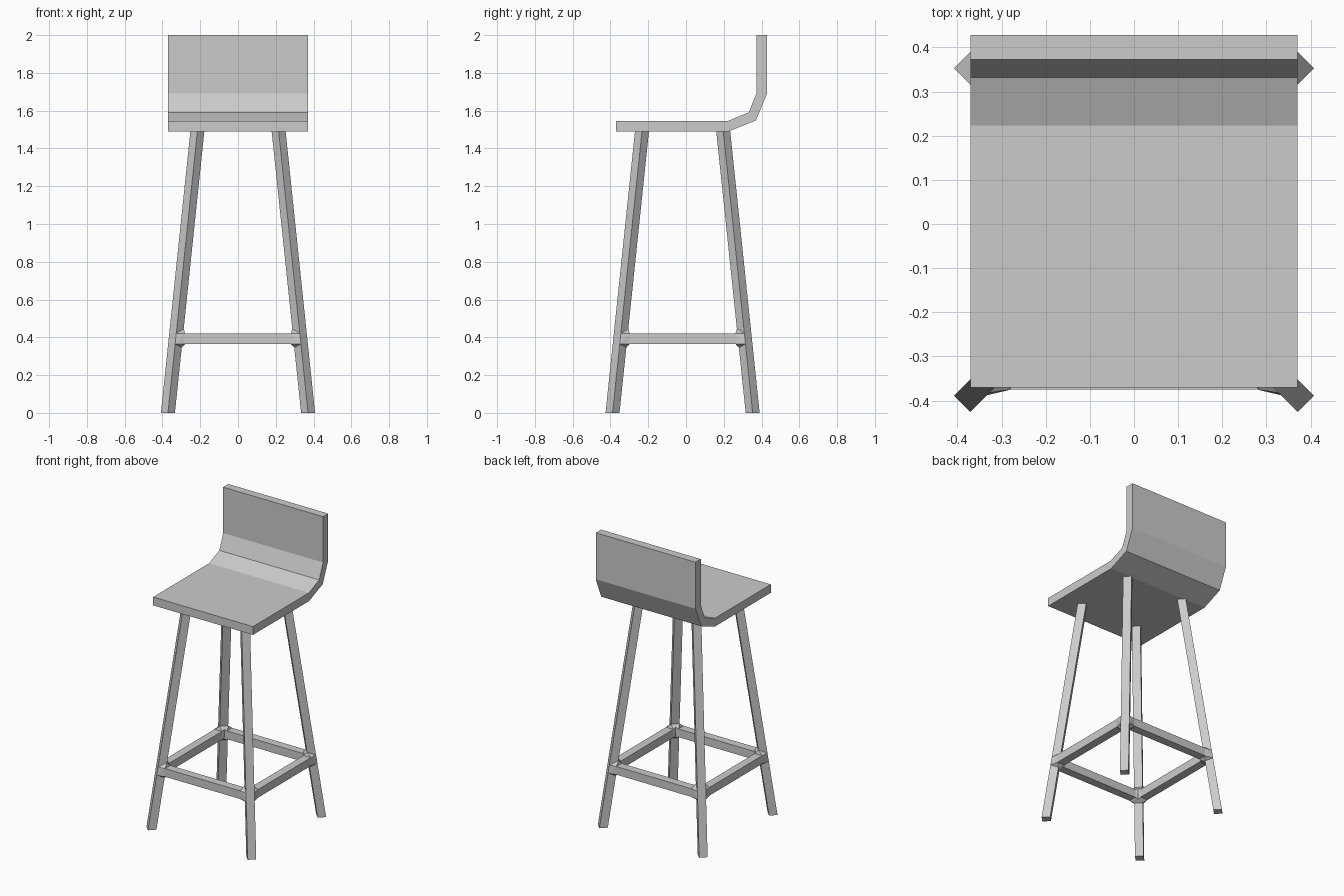
import bpy, bmesh
from mathutils import Vector

cube = bpy.data.objects.get("Cube")
if cube:
    bpy.data.objects.remove(cube, do_unlink=True)

grey = bpy.data.materials.new("light_grey")
grey.use_nodes = True
grey.diffuse_color = (0.6, 0.6, 0.6, 1)
grey.node_tree.nodes["Principled BSDF"].inputs["Base Color"].default_value = (0.6, 0.6, 0.6, 1)

MID_Y = -0.018            # centre of the leg frame
HALF = 0.037              # half diagonal of a leg
TOP, LOW, HIGH = 1.492, 0.365, 0.42
RAIL = 0.0275             # half width of a rail
RAIL_END = 0.28


def finish(name, bm):
    bmesh.ops.recalc_face_normals(bm, faces=bm.faces)
    mesh = bpy.data.meshes.new(name)
    bm.to_mesh(mesh)
    bm.free()
    mesh.materials.append(grey)
    obj = bpy.data.objects.new(name, mesh)
    bpy.context.collection.objects.link(obj)
    return obj


def loft(name, start, end):
    """Solid between two matching outlines."""
    bm = bmesh.new()
    a = [bm.verts.new(p) for p in start]
    b = [bm.verts.new(p) for p in end]
    bm.faces.new(a)
    bm.faces.new(b)
    for i in range(len(a)):
        j = (i + 1) % len(a)
        bm.faces.new((a[i], a[j], b[j], b[i]))
    return finish(name, bm)


def hull(name, points):
    bm = bmesh.new()
    for p in points:
        bm.verts.new(p)
    result = bmesh.ops.convex_hull(bm, input=bm.verts)
    unused = [v for v in result["geom_interior"] if isinstance(v, bmesh.types.BMVert)]
    bmesh.ops.delete(bm, geom=unused, context="VERTS")
    return finish(name, bm)


def leg_centre(sx, sy, z):
    r = 0.371 - 0.156 * z / TOP
    return Vector((sx * r, MID_Y + sy * r, z))


def diamond(sx, sy, z):
    c = leg_centre(sx, sy, z)
    return [c + Vector(d) * HALF for d in ((1, 0, 0), (0, 1, 0), (-1, 0, 0), (0, -1, 0))]


# Bent seat and backrest in one slab
profile = [(-0.371, 1.49), (0.225, 1.49), (0.37, 1.548), (0.428, 1.687), (0.428, 2.0),
           (0.373, 2.0), (0.373, 1.692), (0.332, 1.591), (0.223, 1.546), (-0.371, 1.546)]
loft("seat_and_back", [(-0.371, y, z) for y, z in profile],
     [(0.371, y, z) for y, z in profile])

# Splayed legs with flared joints to the foot rails
for sx, side in ((-1, "right"), (1, "left")):
    for sy, end in ((-1, "front"), (1, "back")):
        loft(f"{end}_{side}_leg", diamond(sx, sy, 0), diamond(sx, sy, TOP))
        for along_x in (True, False):
            # Offsets run inward along the rail and outward across it
            along = Vector((-sx, 0, 0)) if along_x else Vector((0, -sy, 0))
            out = Vector((0, sy, 0)) if along_x else Vector((sx, 0, 0))
            pts = []
            for z, tip_z in ((LOW, LOW - 0.02), (HIGH, HIGH + 0.026)):
                c = leg_centre(sx, sy, z)
                tip = leg_centre(sx, sy, tip_z)
                pts += [c + out * HALF, tip - out * HALF, tip + along * HALF]
                rail = leg_centre(sx, sy, (LOW + HIGH) / 2)
                reach = abs(rail.x) - RAIL_END
                for s in (-1, 1):
                    p = rail + along * reach + out * s * RAIL
                    pts.append(Vector((p.x, p.y, z)))
            kind = "cross" if along_x else "side"
            hull(f"{end}_{side}_{kind}_joint", pts)

# Square foot rails
centre = abs(leg_centre(1, 1, (LOW + HIGH) / 2).x)
for s, end, side in ((-1, "front", "right"), (1, "back", "left")):
    for along_x, label in ((True, end), (False, side)):
        ends = []
        for e in (-RAIL_END, RAIL_END):
            ring = []
            for w, z in ((-RAIL, LOW), (RAIL, LOW), (RAIL, HIGH), (-RAIL, HIGH)):
                across = s * centre + w
                x, y = (e, across) if along_x else (across, e)
                ring.append((x, MID_Y + y, z))
            ends.append(ring)
        loft(f"{label}_foot_rail", *ends)
